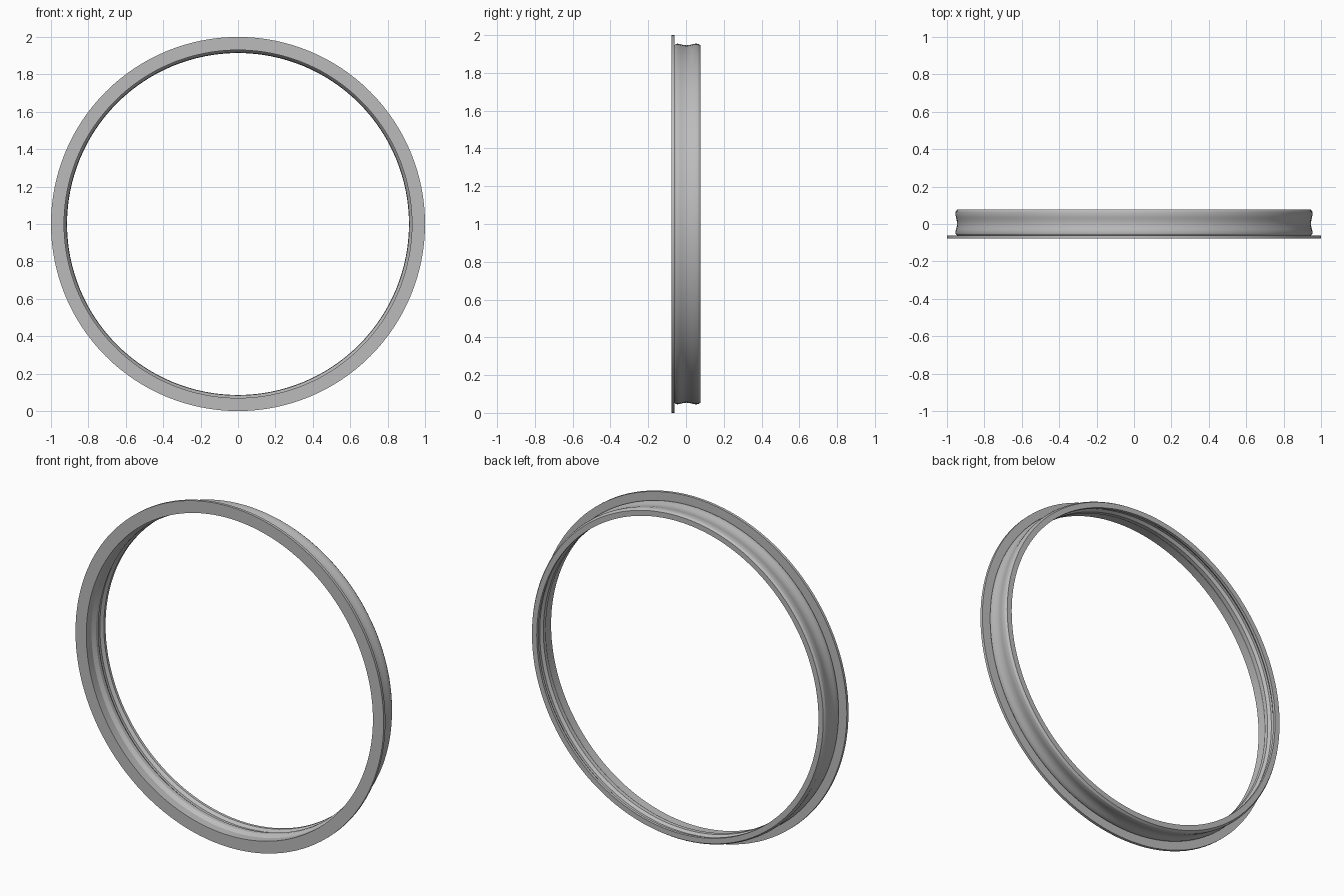
import bpy, bmesh, math
from mathutils import Matrix, Vector

cube = bpy.data.objects.get("Cube")
if cube:
    bpy.data.objects.remove(cube, do_unlink=True)

SEGMENTS = 128
steel = bpy.data.materials.new("grey metal")
steel.use_nodes = True
GREY = (0.5, 0.5, 0.5, 1)
steel.diffuse_color = GREY
steel.node_tree.nodes["Principled BSDF"].inputs["Base Color"].default_value = GREY


def lathe(name, profile):
    """Revolve a closed (radius, y) outline around the ring's axis."""
    bm = bmesh.new()
    rings = []
    for i in range(SEGMENTS):
        turn = Matrix.Rotation(math.tau * i / SEGMENTS, 3, 'Y')
        rings.append([bm.verts.new(turn @ Vector((r, y, 0))) for r, y in profile])
    n = len(profile)
    for i, ring in enumerate(rings):
        after = rings[(i + 1) % SEGMENTS]
        for j in range(n):
            k = (j + 1) % n
            bm.faces.new((ring[j], ring[k], after[k], after[j]))
    bmesh.ops.recalc_face_normals(bm, faces=bm.faces)
    mesh = bpy.data.meshes.new(name)
    bm.to_mesh(mesh)
    bm.free()
    mesh.materials.append(steel)
    obj = bpy.data.objects.new(name, mesh)
    obj.location.z = 1
    bpy.context.collection.objects.link(obj)
    bpy.ops.object.select_all(action='DESELECT')
    obj.select_set(True)
    bpy.context.view_layer.objects.active = obj
    bpy.ops.object.shade_smooth_by_angle(angle=math.radians(25))
    return obj


# Flat front flange
lathe("front_flange", [(0.93, -0.078), (1.0, -0.078), (1.0, -0.062), (0.93, -0.062)])

# Sleeve: shallow outer channel between two beads, ribbed bore inside
outer = [(0.946, -0.062), (0.953, -0.054), (0.955, -0.045), (0.952, -0.03),
         (0.948, -0.015), (0.946, 0.003), (0.948, 0.02), (0.952, 0.036),
         (0.955, 0.052), (0.953, 0.066), (0.945, 0.078)]
inner = [(0.914, 0.078), (0.914, 0.062), (0.928, 0.045), (0.928, 0.03),
         (0.916, 0.014), (0.916, -0.008), (0.93, -0.03), (0.93, -0.062)]
lathe("ribbed_sleeve", outer + inner)
